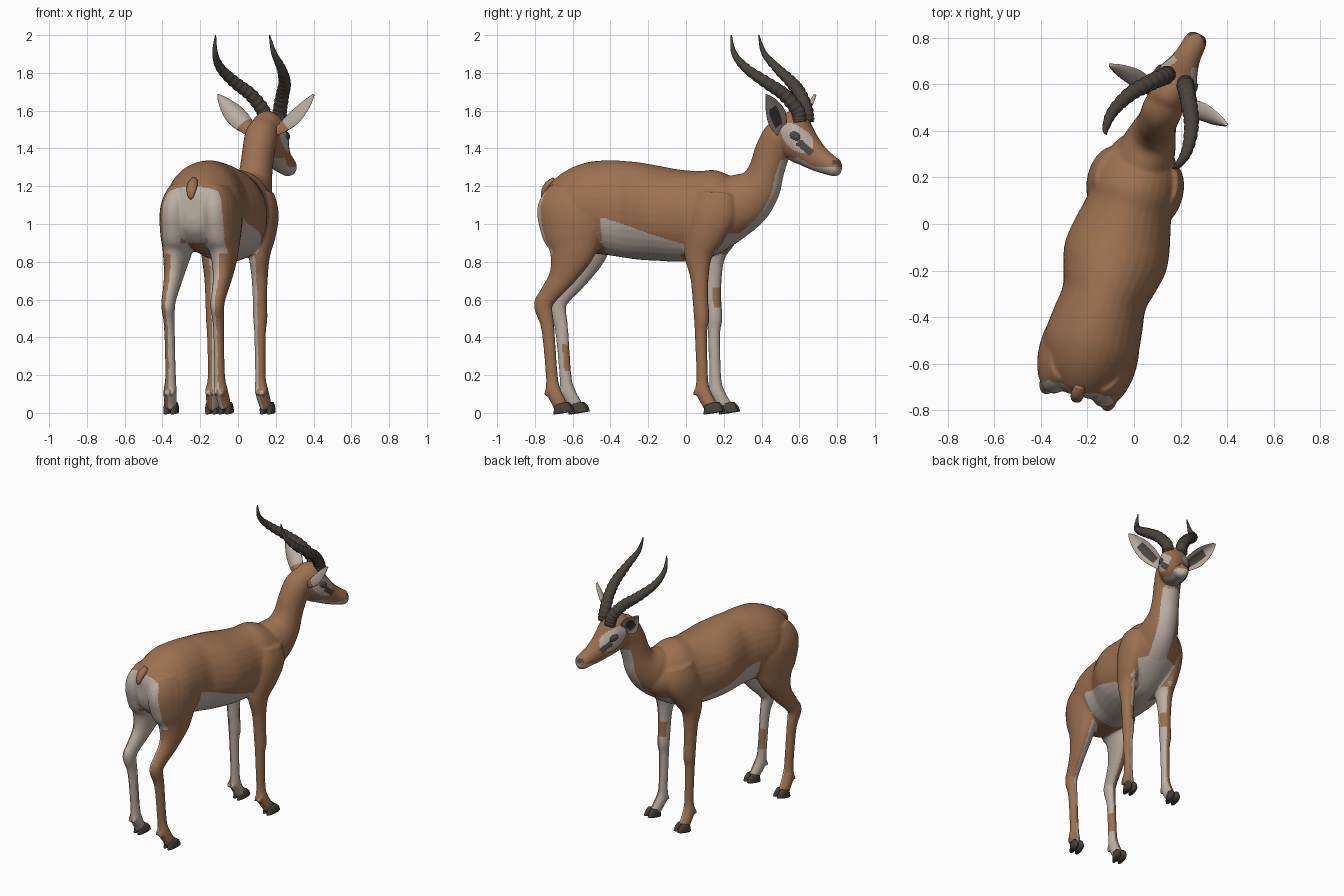
import bpy, bmesh, math
from mathutils import Vector, Matrix

if "Cube" in bpy.data.objects:
    bpy.data.objects.remove(bpy.data.objects["Cube"])


def material(name, rgb):
    m = bpy.data.materials.new(name)
    m.diffuse_color = (*rgb, 1)
    m.use_nodes = True
    m.node_tree.nodes["Principled BSDF"].inputs["Base Color"].default_value = m.diffuse_color
    return m


TAN = material("tan coat", (0.335, 0.165, 0.08))
CREAM = material("cream underside", (0.50, 0.43, 0.365))
HORN = material("dark horn", (0.066, 0.055, 0.044))
DARK = material("dark markings", (0.075, 0.066, 0.058))


def frame(x, y, deg):
    return Matrix.Translation((x, y, 0)) @ Matrix.Rotation(-math.radians(deg), 4, 'Z')


# local axes in each frame: x = animal's right, y = forward
BODY = frame(-0.04, 0, 15.5)
HEAD = frame(0.15, 0.56, 27)


def spline(rows, k):
    out = []
    for i in range(len(rows) - 1):
        a, b = rows[max(i - 1, 0)], rows[i]
        c, d = rows[i + 1], rows[min(i + 2, len(rows) - 1)]
        for j in range(k):
            t = j / k
            out.append([0.5 * (2*q + (r - p)*t + (2*p - 5*q + 4*r - s)*t*t + (3*q - p - 3*r + s)*t**3)
                        for p, q, r, s in zip(a, b, c, d)])
    return out + [list(rows[-1])]


def loft(bm, rows, mat, side=1, k=5, n=24, u=(1, 0, 0), v=None, bend=0, ridge=0):
    """Skin elliptical rings (x, y, z, half width, half depth) along a smooth path."""
    rows = spline(rows, k)
    rings = []
    for i, r in enumerate(rows):
        tan = (Vector(rows[min(i + 1, len(rows) - 1)][:3]) - Vector(rows[max(i - 1, 0)][:3])).normalized()
        uu = Vector(u)
        if v is None:
            uu = (uu - tan * uu.dot(tan)).normalized()
        vv = Vector(v) if v else tan.cross(uu).normalized()
        g = 1 + (ridge if i % 4 < 2 and i < 0.75 * len(rows) else 0)
        ring = []
        for j in range(n):
            c, s = math.cos(2*math.pi*j/n), math.sin(2*math.pi*j/n)
            p = Vector(r[:3]) + uu*(c*max(r[3], .002)*g) + vv*(s*max(r[4], .002)*g + bend*r[3]*c*c)
            p.x *= side
            ring.append(bm.verts.new(mat @ p))
        rings.append(ring)
    faces = [bm.faces.new(rings[0]), bm.faces.new(rings[-1])]
    for a, b in zip(rings, rings[1:]):
        faces += [bm.faces.new((a[j], a[(j+1) % n], b[(j+1) % n], b[j])) for j in range(n)]
    bmesh.ops.recalc_face_normals(bm, faces=faces)


def finish(bm, name, *mats):
    me = bpy.data.meshes.new(name)
    bm.to_mesh(me)
    bm.free()
    ob = bpy.data.objects.new(name, me)
    bpy.context.collection.objects.link(ob)
    for m in mats:
        me.materials.append(m)
    me.shade_smooth()
    return ob


# --- coat: torso, neck, head and legs fused into one skin ---
bm = bmesh.new()
torso = [(-.765, 1.15, 1.02, .05), (-.74, 1.215, .95, .11), (-.66, 1.28, .88, .17), (-.55, 1.325, .85, .205),
         (-.43, 1.337, .835, .197), (-.33, 1.333, .82, .185), (-.25, 1.325, .81, .205), (-.15, 1.308, .805, .226),
         (-.05, 1.29, .80, .215), (.07, 1.28, .805, .188), (.16, 1.285, .835, .185), (.26, 1.245, .89, .165),
         (.35, 1.18, .955, .12), (.41, 1.12, 1.02, .06)]
loft(bm, [(0, s, (a + b)/2, w, (a - b)/2) for s, a, b, w in torso], BODY, n=32, v=(0, 0, 1))
neck = [(0, .13, 1.05, .13, .17), (.025, .22, 1.075, .14, .172), (.06, .325, 1.135, .12, .15),
        (.082, .39, 1.2, .098, .118), (.095, .425, 1.28, .087, .096), (.108, .457, 1.38, .085, .095),
        (.125, .50, 1.47, .086, .09), (.145, .54, 1.53, .065, .06)]
loft(bm, neck, Matrix.Identity(4), u=(.94, -.34, 0))
skull = [(-.085, 1.48, .05, .06), (-.06, 1.48, .072, .09), (-.01, 1.468, .09, .13), (.065, 1.445, .096, .138),
         (.135, 1.38, .07, .10), (.19, 1.338, .055, .073), (.25, 1.306, .05, .054), (.278, 1.302, .04, .042),
         (.288, 1.302, .02, .024)]
loft(bm, [(0, s, z, w, h) for s, z, w, h in skull], HEAD, v=(0, 0, 1))
hind = [(.09, -.56, 1.17, .08, .16), (.11, -.582, 1.07, .10, .203), (.118, -.59, .95, .094, .175),
        (.13, -.597, .84, .07, .122), (.135, -.645, .72, .049, .072), (.135, -.72, .62, .038, .052),
        (.135, -.747, .565, .036, .05), (.135, -.722, .45, .028, .036), (.135, -.70, .2, .028, .032),
        (.14, -.69, .12, .035, .04), (.147, -.66, .06, .034, .038), (.15, -.645, .03, .03, .04)]
fore = [(.11, .19, 1.16, .07, .11), (.125, .18, 1.06, .083, .13), (.13, .14, .95, .075, .11),
        (.13, .105, .84, .056, .078), (.13, .11, .72, .043, .05), (.13, .115, .6, .038, .042),
        (.13, .122, .5, .038, .041), (.13, .118, .42, .031, .033), (.13, .125, .2, .028, .031),
        (.135, .13, .12, .035, .039), (.142, .16, .06, .034, .038), (.145, .18, .03, .03, .04)]
for side in (-1, 1):
    for leg, heel in ((hind, -.72), (fore, .098)):
        loft(bm, leg, BODY, side)
        for t in (.12, .155):                          # dewclaws
            loft(bm, [(t, heel + .02, .135, .012, .012), (t, heel, .115, .014, .014),
                      (t, heel - .012, .092, .008, .008)], BODY, side, k=2, n=8)
body = finish(bm, "body", TAN, CREAM, DARK)
rm = body.modifiers.new("fuse", 'REMESH')
rm.mode, rm.voxel_size = 'VOXEL', 0.0075
sm = body.modifiers.new("relax", 'SMOOTH')
sm.factor, sm.iterations = 0.5, 9
fused = bpy.data.meshes.new_from_object(body.evaluated_get(bpy.context.evaluated_depsgraph_get()))
body.modifiers.clear()
body.data = fused
if not fused.materials:
    for m in (TAN, CREAM, DARK):
        fused.materials.append(m)


def coat(p, n, h):
    """0 tan, 1 cream, 2 dark; p and n in the body frame, h in the head frame."""
    z, s = p.z, p.y
    out = n.x * (1 if p.x > 0 else -1)
    if h.y > -0.03 and z > 1.24:                       # face
        da, db = h.y - 0.062, z - 1.458
        a, b = da*.76 - db*.65, da*.65 + db*.76
        if h.y > 0.262 and 1.315 < z < 1.338 and abs(h.x) > .008:
            return 2
        if abs(h.x) > 0.028 and 0.03 < a < 0.12 and abs(b + .005) < 0.018:
            return 2
        if abs(h.x) > 0.03 and ((a - .005)/.105)**2 + (b/.058)**2 < 1:
            return 1
        return 1 if z < 1.303 or (z < 1.35 and n.z < -.5) else 0
    if s < -.6 and n.y < -.6 and .84 < z < 1.2 - 1.5*p.x**2:   # rump patch
        return 1
    if s < -.42 and z < .9:                            # hind legs
        return 1 if out < 0 and not (.22 < z < .36 and n.y > .1) else 0
    if 0 < s < .32 and z < .84 and abs(p.x) > .06:     # front legs
        return 1 if out < -.1 and not (.56 < z < .66 and n.y > .2) else 0
    if -.42 < s < .03 and z < min(1.04 - .33*(s + .42), 1.035):   # belly and flank
        return 1
    if n.z < -.6 and z < .95:                          # underside of chest
        return 1
    front = n.y*.8 - n.z*.6
    if s > .2 and .86 < z < 1.34 and front > .4 and abs(p.x - .018) < .058:   # throat
        return 1
    return 0


bi, hi = BODY.inverted(), HEAD.inverted()
for f in fused.polygons:
    f.material_index = coat(bi @ f.center, bi.to_3x3() @ f.normal, hi @ f.center)
fused.shade_smooth()

# --- tail ---
bm = bmesh.new()
loft(bm, [(0, -.72, 1.23, .02, .02), (0, -.755, 1.205, .028, .022), (0, -.778, 1.175, .025, .016),
          (0, -.785, 1.145, .016, .01), (0, -.783, 1.13, .003, .003)], BODY, n=14)
finish(bm, "tail", TAN)

horn = [(.045, .07, 1.54, .034, .034), (.05, .06, 1.60, .035, .035), (.095, .003, 1.685, .033, .033),
        (.148, -.077, 1.75, .030, .030), (.18, -.18, 1.825, .023, .023), (.175, -.254, 1.905, .015, .015),
        (.16, -.278, 2.0, .003, .003)]
root = Vector((.065, -.035, 1.49))
d, nrm = Vector((.225, .03, .2)).normalized(), Vector((.4, .78, -.4))
nrm = (nrm - d * nrm.dot(d)).normalized()
for side, label in ((-1, "left"), (1, "right")):
    # --- ridged horns ---
    bm = bmesh.new()
    loft(bm, horn, HEAD, side, k=13, n=16, ridge=.1)
    finish(bm, label + "_horn", HORN)

    # --- cupped ears, dark inside ---
    bm = bmesh.new()
    rows = [(*(root + d*L), w, .007) for L, w in
            ((0, .028), (.05, .044), (.11, .056), (.17, .054), (.23, .038), (.275, .018), (.295, .002))]
    loft(bm, rows, HEAD, side, n=24, u=nrm.cross(d), bend=.45)
    ear = finish(bm, label + "_ear", TAN, CREAM, DARK)
    for f in ear.data.polygons:
        c, n = hi @ f.center, hi.to_3x3() @ f.normal
        c.x, n.x = c.x * side, n.x * side
        c -= root
        along, across = c.dot(d), abs(c.dot(nrm.cross(d)))
        if n.dot(nrm) > 0.1:
            f.material_index = 2 if .05 < along < .2 and across < .026 else 1
        else:
            f.material_index = 0 if along < .07 else 1

    # --- eyes ---
    bm = bmesh.new()
    bmesh.ops.create_uvsphere(bm, u_segments=16, v_segments=10, radius=1,
                              matrix=HEAD @ Matrix.Translation((.088*side, .062, 1.465))
                              @ Matrix.Rotation(-.35, 4, 'X') @ Matrix.Diagonal((.013, .034, .024, 1)))
    finish(bm, label + "_eye", DARK)

    # --- cloven hooves ---
    for s, part in ((-.64, "hind"), (.185, "front")):
        bm = bmesh.new()
        for t in (.131, .169):
            loft(bm, [(t, s, .05, .016, .033), (t, s + .004, .035, .019, .043),
                      (t, s + .009, .018, .02, .051), (t, s + .012, 0, .019, .054)], BODY, side, k=3, n=14)
        finish(bm, label + "_" + part + "_hoof", HORN)
